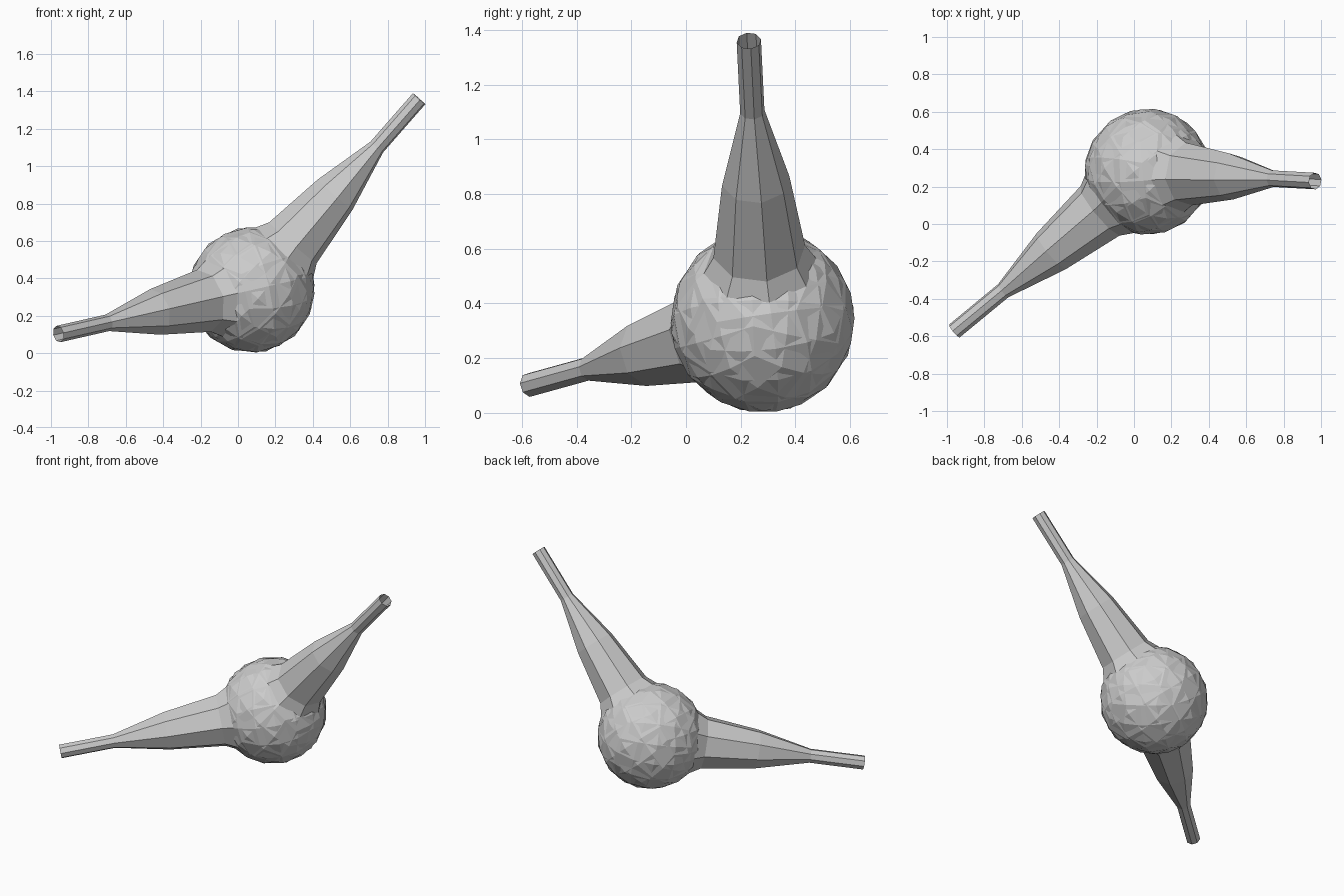
import bpy, bmesh, math
from mathutils import Vector, Matrix

if "Cube" in bpy.data.objects:
    bpy.data.objects.remove(bpy.data.objects["Cube"])

CENTRE = Vector((0.073, 0.28, 0.338))
R = 0.338
# (distance from the ball centre, radius) along each arm
RINGS = [(0.265, 0.208), (0.335, 0.170), (0.678, 0.125), (1.016, 0.045), (1.36, 0.045)]


def bulb_with_arm(name, tip, roll):
    bm = bmesh.new()
    # Ball: cube grid with evenly spread angles
    bmesh.ops.create_cube(bm, size=2)
    bmesh.ops.subdivide_edges(bm, edges=bm.edges[:], cuts=3, use_grid_fill=True)
    for v in bm.verts:
        v.co = Vector([math.tan(c * math.pi / 4) for c in v.co]).normalized() * R

    # Arm: eight-sided opening in the top, drawn out ring by ring
    pole = max(bm.verts, key=lambda v: v.co.z)
    cap = list(pole.link_faces)
    rim = sorted({v for f in cap for v in f.verts if v is not pole},
                 key=lambda v: math.atan2(v.co.y, v.co.x))
    bmesh.ops.delete(bm, geom=[pole], context='VERTS')
    angles = [math.atan2(v.co.y, v.co.x) for v in rim]

    def place(a, ring):
        d, r = ring
        return Vector((r * math.cos(a), r * math.sin(a), d))

    for v, a in zip(rim, angles):
        v.co = place(a, RINGS[0])
    prev = rim
    for ring in RINGS[1:]:
        cur = [bm.verts.new(place(a, ring)) for a in angles]
        for i in range(8):
            j = (i + 1) % 8
            bm.faces.new((prev[i], prev[j], cur[j], cur[i]))
        prev = cur

    # Aim the arm at its tip
    turn = (tip - CENTRE).to_track_quat('Z', 'Y').to_matrix().to_4x4()
    bm.transform(Matrix.Translation(CENTRE) @ turn @ Matrix.Rotation(roll, 4, 'Z'))
    bmesh.ops.recalc_face_normals(bm, faces=bm.faces[:])
    mesh = bpy.data.meshes.new(name)
    bm.to_mesh(mesh)
    bm.free()
    bpy.context.collection.objects.link(bpy.data.objects.new(name, mesh))


bulb_with_arm("low_arm_bulb", Vector((-0.97, -0.58, 0.10)), math.radians(8))
bulb_with_arm("raised_arm_bulb", Vector((0.962, 0.23, 1.353)), math.radians(12))
